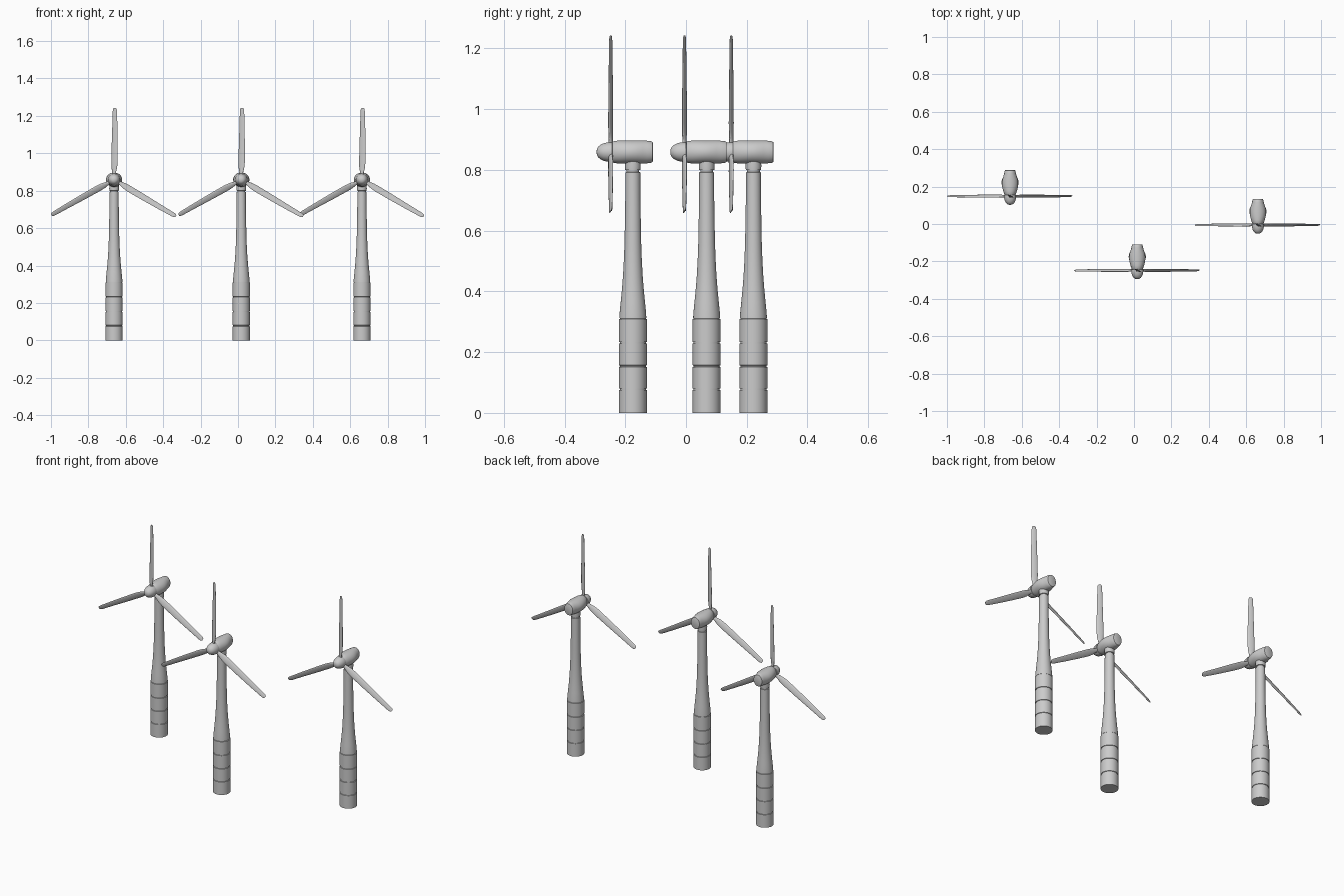
import bpy, bmesh
from math import sin, cos, pi, radians
from mathutils import Matrix, Vector

if "Cube" in bpy.data.objects:
    bpy.data.objects.remove(bpy.data.objects["Cube"])

HUB_Z = 0.859
ROTOR_Y = -0.073          # rotor plane relative to the tower axis
TURBINES = [("left", -0.6625, 0.222), ("middle", 0.0175, -0.175), ("right", 0.6625, 0.068)]


def loft(name, rings, angle=35):
    """Skin a list of equal-length point rings and cap both ends."""
    bm = bmesh.new()
    loops = [[bm.verts.new(p) for p in ring] for ring in rings]
    n = len(loops[0])
    for a, b in zip(loops, loops[1:]):
        for i in range(n):
            j = (i + 1) % n
            bm.faces.new((a[i], a[j], b[j], b[i]))
    bm.faces.new(loops[0][::-1])
    bm.faces.new(loops[-1])
    bmesh.ops.recalc_face_normals(bm, faces=bm.faces[:])
    mesh = bpy.data.meshes.new(name)
    bm.to_mesh(mesh)
    bm.free()
    mesh.shade_smooth()
    mesh.set_sharp_from_angle(angle=radians(angle))
    return mesh


def circle(rx, rz, n=32):
    return [(rx * cos(2 * pi * i / n), rz * sin(2 * pi * i / n)) for i in range(n)]


def upright(name, profile):
    return loft(name, [[(x, y, z) for x, y in circle(r, r)] for r, z in profile])


def along_y(name, profile):
    return loft(name, [[(x, y, z) for x, z in circle(rx, rz)] for y, rx, rz in profile])


# Base: four stacked drums separated by shallow grooves
seams = [0.0, 0.079, 0.155, 0.232, 0.313]
base_profile = []
for lo, hi in zip(seams, seams[1:]):
    start = lo + 0.002 if lo else 0.0
    base_profile += [(0.046, start), (0.046, hi - 0.004), (0.043, hi - 0.003), (0.043, hi + 0.001)]
base = upright("base", base_profile)

# Tower: flared foot, slender shaft, yaw collar under the nacelle
tower = upright("tower", [
    (0.0445, 0.312), (0.0435, 0.33), (0.040, 0.365), (0.036, 0.406), (0.0325, 0.45),
    (0.0295, 0.505), (0.0275, 0.56), (0.0265, 0.61), (0.025, 0.70), (0.0245, 0.792),
    (0.021, 0.793), (0.021, 0.799), (0.025, 0.800), (0.026, 0.812), (0.025, 0.84)])

# Nacelle: oval body, wide in the middle and pinched toward the rear
nacelle = along_y("nacelle", [
    (-0.067, 0.028, 0.033), (-0.062, 0.031, 0.036), (-0.045, 0.037, 0.038),
    (-0.025, 0.042, 0.0385), (-0.005, 0.0435, 0.0385), (0.015, 0.0415, 0.0385),
    (0.032, 0.036, 0.038), (0.048, 0.0315, 0.037), (0.060, 0.029, 0.0355),
    (0.065, 0.027, 0.033), (0.066, 0.025, 0.031)])

# Spinner: rounded nose cone
spinner = along_y("spinner", [
    (-0.1195, 0.003, 0.003), (-0.118, 0.011, 0.011), (-0.114, 0.0175, 0.0175),
    (-0.107, 0.0235, 0.0235), (-0.097, 0.0285, 0.0285), (-0.085, 0.0315, 0.0315),
    (-0.072, 0.033, 0.033), (-0.068, 0.0325, 0.0325), (-0.067, 0.027, 0.027)])

# Blade: pitched lens section swept outward (radius, half chord, half thickness, offset)
blade_rings = []
for r, chord, thick, off in [
        (0.015, 0.009, 0.007, 0.0), (0.040, 0.011, 0.006, 0.0), (0.065, 0.0165, 0.005, 0.001),
        (0.095, 0.0185, 0.0045, 0.002), (0.18, 0.0175, 0.004, 0.003), (0.28, 0.0150, 0.003, 0.004),
        (0.365, 0.0125, 0.0025, 0.004), (0.378, 0.0105, 0.002, 0.004), (0.384, 0.006, 0.0015, 0.004)]:
    pitch = radians(23)
    ring = []
    for u, v in circle(chord, thick, 16):
        ring.append((off + u * cos(pitch) + v * sin(pitch),
                     ROTOR_Y - u * sin(pitch) + v * cos(pitch), r))
    blade_rings.append(ring)
blade = loft("blade", blade_rings, 50)


def place(name, mesh, matrix):
    ob = bpy.data.objects.new(name, mesh)
    ob.matrix_world = matrix
    bpy.context.collection.objects.link(ob)


# Three turbines sharing the same part meshes
for side, x, y in TURBINES:
    foot = Matrix.Translation(Vector((x, y, 0)))
    hub = Matrix.Translation(Vector((x, y, HUB_Z)))
    place(f"{side}_base", base, foot)
    place(f"{side}_tower", tower, foot)
    place(f"{side}_nacelle", nacelle, hub)
    place(f"{side}_spinner", spinner, hub)
    for k in range(3):
        place(f"{side}_blade_{k + 1}", blade, hub @ Matrix.Rotation(k * 2 * pi / 3, 4, "Y"))
